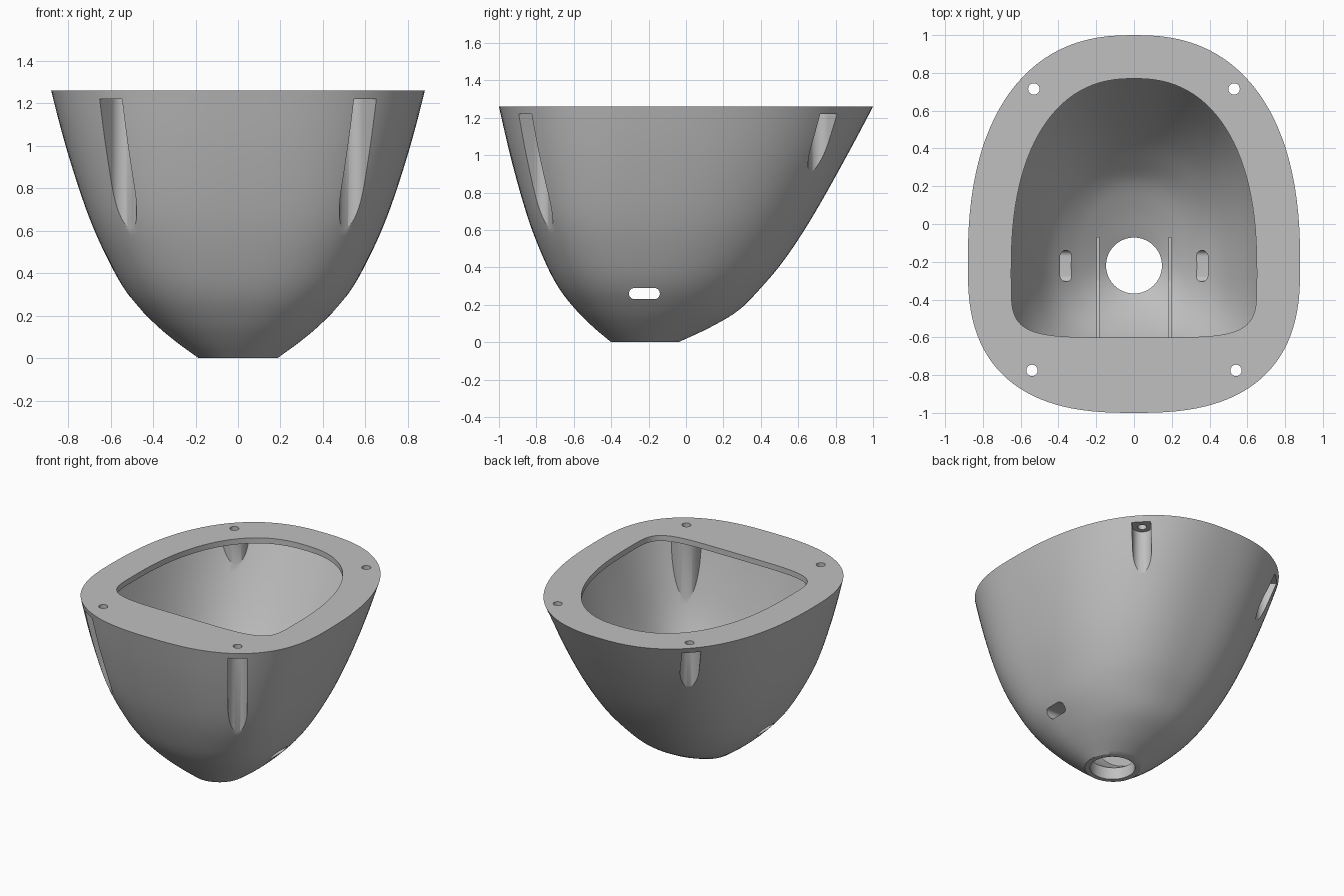
import bpy, bmesh
from math import cos, sin, pi, atan2
from mathutils import Vector

if "Cube" in bpy.data.objects:
    bpy.data.objects.remove(bpy.data.objects["Cube"])

CY = -0.22      # y of the bowl's lowest point
TOP, LIP = 1.26, 1.22

# Bowl profile: height, side / front / back reach, front / back squareness
PROFILE = [
    (0.00, 0.185, 0.18, 0.18, 2.0, 2.0),
    (0.08, 0.295, 0.275, 0.35, 2.2, 2.1),
    (0.17, 0.40, 0.366, 0.50, 2.4, 2.2),
    (0.29, 0.51, 0.46, 0.62, 2.6, 2.3),
    (0.44, 0.60, 0.538, 0.745, 2.8, 2.4),
    (0.66, 0.70, 0.624, 0.89, 2.9, 2.45),
    (0.96, 0.80, 0.71, 1.06, 2.75, 2.45),
    (1.26, 0.88, 0.78, 1.22, 2.6, 2.4),
    (1.50, 0.93, 0.83, 1.34, 2.5, 2.4),
]


def smooth_rows(rows, steps=6):
    """Catmull-Rom interpolation through the profile rows."""
    pts = [Vector(r) for r in rows]
    pts = [2 * pts[0] - pts[1]] + pts + [2 * pts[-1] - pts[-2]]
    out = []
    for i in range(1, len(pts) - 2):
        a, b, c, d = pts[i - 1:i + 3]
        for k in range(steps):
            t = k / steps
            out.append(0.5 * (2 * b + (c - a) * t + (2 * a - 5 * b + 4 * c - d) * t ** 2
                              + (3 * b - a - 3 * c + d) * t ** 3))
    return out + [pts[-2]]


def oval(side, front, back, nf, nb, count=112, cy=CY):
    """Rounded outline with a different reach and squareness front and back."""
    pts = []
    for i in range(count):
        c, s = cos(2 * pi * i / count), sin(2 * pi * i / count)
        n, reach = (nb, back) if s >= 0 else (nf, front)
        x = side * abs(c) ** (2 / n) * (1 if c >= 0 else -1)
        y = reach * abs(s) ** (2 / n) * (1 if s >= 0 else -1)
        pts.append((x, cy + y))
    return pts


def capsule(cx, cy, r, direction=(1, 0), length=0.0, seg=20):
    """Slot outline starting round (cx, cy) and running along direction."""
    d = Vector(direction).normalized()
    a = atan2(d.y, d.x)
    pts = []
    for start, off in ((a - pi / 2, length), (a + pi / 2, 0)):
        for i in range(seg):
            t = start + pi * i / (seg if length == 0 else seg - 1)
            pts.append((cx + d.x * off + r * cos(t), cy + d.y * off + r * sin(t)))
    return pts


def finish(bm, name):
    bmesh.ops.recalc_face_normals(bm, faces=bm.faces)
    mesh = bpy.data.meshes.new(name)
    bm.to_mesh(mesh)
    bm.free()
    obj = bpy.data.objects.new(name, mesh)
    bpy.context.collection.objects.link(obj)
    return obj


def prism(name, outline, lo, hi, axis="Z"):
    bm = bmesh.new()
    place = (lambda a, b, h: (a, b, h)) if axis == "Z" else (lambda a, b, h: (h, a, b))
    rings = [[bm.verts.new(place(a, b, h)) for a, b in outline] for h in (lo, hi)]
    for ring in rings:
        bm.faces.new(ring)
    n = len(outline)
    for i in range(n):
        j = (i + 1) % n
        bm.faces.new((rings[0][i], rings[0][j], rings[1][j], rings[1][i]))
    return finish(bm, name)


def bowl(name, inset, top):
    """Solid bowl, shrunk along its normals by inset and cut level at top."""
    bm = bmesh.new()
    rings = [[bm.verts.new((x, y, r[0])) for x, y in oval(*r[1:])]
             for r in smooth_rows(PROFILE)]
    for low, high in zip(rings, rings[1:]):
        for i in range(len(low)):
            j = (i + 1) % len(low)
            bm.faces.new((low[i], low[j], high[j], high[i]))
    bm.normal_update()
    moved = [(v, v.co - v.normal * inset) for v in bm.verts]
    for v, co in moved:
        v.co = co
    bmesh.ops.bisect_plane(bm, geom=bm.verts[:] + bm.edges[:] + bm.faces[:],
                           plane_co=(0, 0, top), plane_no=(0, 0, 1), clear_outer=True)
    bmesh.ops.holes_fill(bm, edges=[e for e in bm.edges if e.is_boundary], sides=0)
    return finish(bm, name)


def cut(target, cutter):
    mod = target.modifiers.new("cut", "BOOLEAN")
    mod.operation, mod.solver, mod.object = "DIFFERENCE", "EXACT", cutter
    bpy.context.view_layer.objects.active = target
    bpy.ops.object.modifier_apply(modifier=mod.name)
    bpy.data.objects.remove(cutter)


shell = bowl("bowl_housing", 0.0, TOP)
cavity = bowl("cavity_cutter", 0.09, LIP)

# Screw positions with the outward direction of each channel
screws = [(sx * x, y, (sx * dx, dy)) for sx in (-1, 1)
          for x, y, dx, dy in ((0.54, -0.775, 0.57, -0.82), (0.53, 0.715, 0.71, 0.70))]

# Screw bosses and floor ribs are left standing inside the cavity
for x, y, d in screws:
    cut(cavity, prism("boss", capsule(x, y, 0.1, d, 0.4), 0.2, 1.4))
rib = [(-0.07, -0.1), (-0.07, 0.19), (-0.3, 0.2), (-0.5, 0.34), (-0.62, 0.47),
       (-0.75, 0.65), (-0.95, 0.65), (-0.95, -0.1)]
for sx in (-1, 1):
    cut(cavity, prism("rib", rib, sx * 0.19 - 0.008, sx * 0.19 + 0.008, "X"))
cut(shell, cavity)

# Opening in the top flange
cut(shell, prism("opening", oval(0.65, 0.35, 1.02, 5.0, 2.35, cy=-0.25), 1.19, 1.4))

# Outer screw channels and their holes through the flange
for x, y, d in screws:
    cut(shell, prism("channel", capsule(x, y, 0.063, d, 0.4), 0.25, LIP))
    cut(shell, prism("screw_hole", capsule(x, y, 0.03), 1.15, 1.4))

# Round floor hole and the two side slots
cut(shell, prism("floor_hole", capsule(0, CY, 0.148, seg=32), -0.2, 0.4))
for lo, hi in ((-1.2, -0.24), (0.24, 1.2)):
    cut(shell, prism("side_slot", capsule(-0.275, 0.26, 0.03, (1, 0), 0.105), lo, hi, "X"))

# Single grey plastic
grey = bpy.data.materials.new("grey_plastic")
grey.use_nodes = True
colour = (0.53, 0.53, 0.53, 1)
grey.diffuse_color = colour
grey.node_tree.nodes["Principled BSDF"].inputs["Base Color"].default_value = colour
shell.data.materials.clear()
shell.data.materials.append(grey)
for p in shell.data.polygons:
    p.material_index = 0

bpy.ops.object.select_all(action="DESELECT")
shell.select_set(True)
bpy.context.view_layer.objects.active = shell
bpy.ops.object.shade_smooth_by_angle(angle=0.5)
